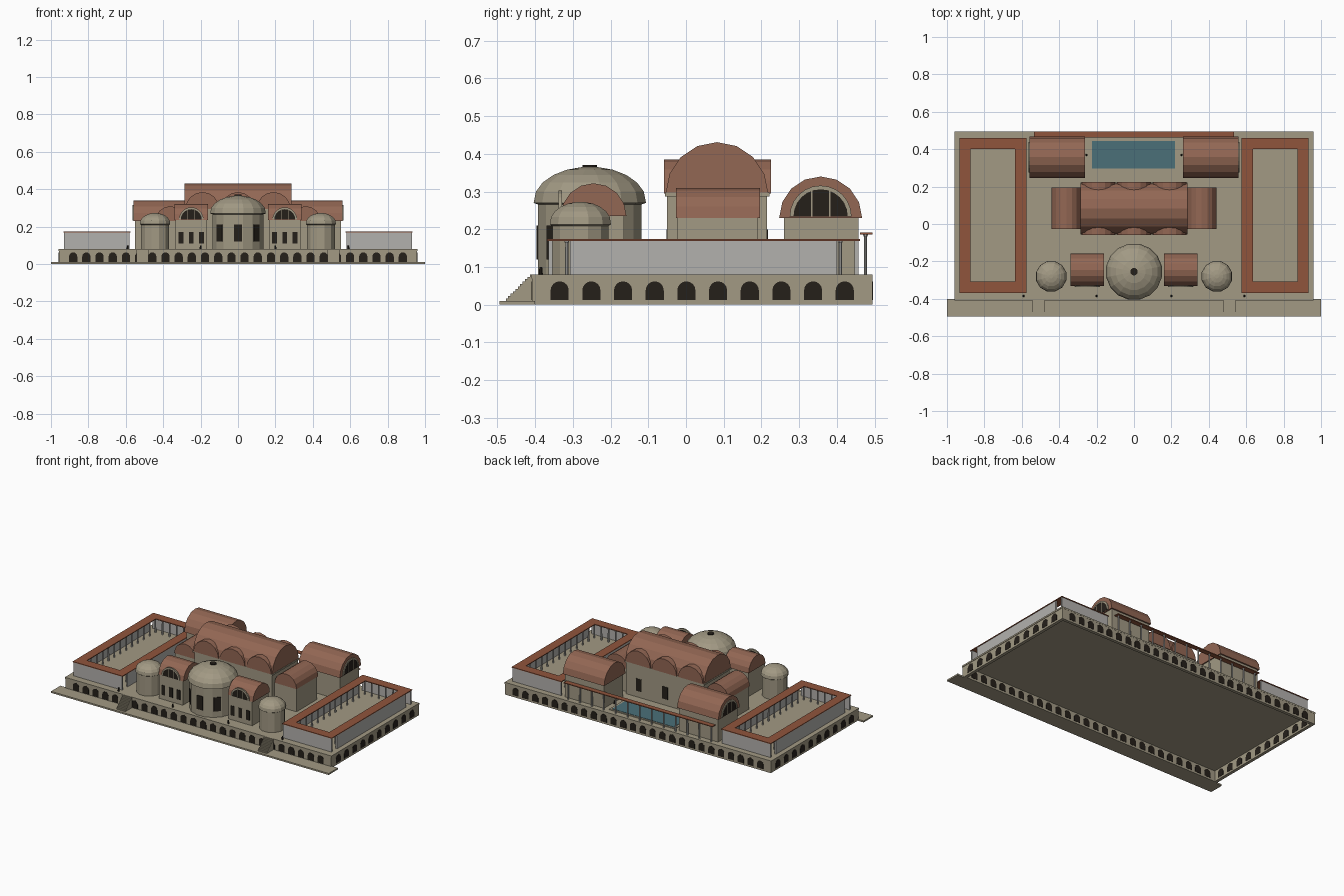
import bpy, bmesh
from math import pi, cos, sin, radians
from mathutils import Matrix

if "Cube" in bpy.data.objects:
    bpy.data.objects.remove(bpy.data.objects["Cube"])


def mat(name, r, g, b):
    m = bpy.data.materials.new(name)
    m.diffuse_color = (r, g, b, 1)
    m.use_nodes = True
    m.node_tree.nodes["Principled BSDF"].inputs["Base Color"].default_value = m.diffuse_color
    return m


STONE = mat("stone", .36, .32, .23)
TILE = mat("tile", .28, .09, .045)
VAULT = mat("vault_tile", .29, .135, .088)
DARK = mat("dark_opening", .018, .014, .01)
MARBLE = mat("marble", .45, .44, .42)
WATER = mat("water", .07, .16, .19)


def finish(bm, name, material):
    bmesh.ops.recalc_face_normals(bm, faces=bm.faces)
    me = bpy.data.meshes.new(name)
    bm.to_mesh(me)
    bm.free()
    me.materials.append(material)
    ob = bpy.data.objects.new(name, me)
    bpy.context.collection.objects.link(ob)
    return ob


def prism(name, pts, axis, a, b, material):
    """Extrude a (horizontal, z) profile along x or y from a to b."""
    bm = bmesh.new()
    def put(p, t):
        return bm.verts.new((t, p[0], p[1]) if axis == 'x' else (p[0], t, p[1]))
    lo, hi = [put(p, a) for p in pts], [put(p, b) for p in pts]
    bm.faces.new(lo)
    bm.faces.new(hi)
    n = len(pts)
    for i in range(n):
        bm.faces.new((lo[i], lo[(i + 1) % n], hi[(i + 1) % n], hi[i]))
    return finish(bm, name, material)


def box(name, x0, x1, y0, y1, z0, z1, material):
    x0, x1 = min(x0, x1), max(x0, x1)
    return prism(name, [(x0, z0), (x1, z0), (x1, z1), (x0, z1)], 'y', y0, y1, material)


def arc(c, z, r, n=8):
    return [(c + r * cos(pi * i / n), z + r * sin(pi * i / n)) for i in range(n + 1)]


def arch(c, half, z0, spring, n=8):
    return [(c - half, z0), (c + half, z0)] + arc(c, spring, half, n)


def lathe(name, cx, cy, profile, sides, material):
    """Turned faceted solid from (radius, z) points, capped at both ends."""
    bm = bmesh.new()
    rings = [[bm.verts.new((cx + r * cos(2 * pi * (k + .5) / sides),
                            cy + r * sin(2 * pi * (k + .5) / sides), z))
              for k in range(sides)] for r, z in profile]
    for p, q in zip(rings, rings[1:]):
        for k in range(sides):
            j = (k + 1) % sides
            bm.faces.new((p[k], p[j], q[j], q[k]))
    bm.faces.new(rings[0])
    bm.faces.new(rings[-1])
    return finish(bm, name, material)


def column(x, y, z0, z1, r=.005):
    lathe("column", x, y, [(r, z0), (r * .9, z1 - .006), (r * 1.3, z1 - .003), (r * 1.3, z1)],
          8, MARBLE)


def lunette(axis, c, z, r, face, out):
    """Half-round window with frame and two mullions on an end wall."""
    prism("lunette_frame", arc(c, z, r + .01, 12) + arc(c, z, r, 12)[::-1],
          axis, face - out * .004, face + out * .005, STONE)
    prism("lunette_glass", arc(c, z, r, 12), axis, face - out * .002, face + out * .002, DARK)
    for d in (-r / 3, r / 3):
        h = (r * r - d * d) ** .5
        prism("mullion", [(c + d - .002, z), (c + d + .002, z), (c + d + .002, z + h),
                          (c + d - .002, z + h)], axis, face, face + out * .003, STONE)


T = .08  # terrace height

# Pavement and hollow arcaded podium
W = .02
box("pavement", -1, 1, -.495, -.40, 0, .01, STONE)
box("terrace", -.96, .96, -.41, .495, T - .01, T, STONE)
for y0 in (-.408, .494 - W):
    box("podium_wall", -.957, .957, y0, y0 + W, 0, T - .01, STONE)
    for i in range(26):
        x = (i - 12.5) * .0705
        prism("podium_arch", arch(x, .022, .012, .04), 'y', y0 - .0015, y0 + W + .0015, DARK)
for x0 in (-.957, .957 - W):
    box("podium_side_wall", x0, x0 + W, -.408 + W, .494 - W, 0, T - .01, STONE)
    for i in range(10):
        y = .043 + (i - 4.5) * .084
        prism("podium_arch", arch(y, .024, .012, .038), 'x', x0 - .0015, x0 + W + .0015, DARK)

# Stepped stairs
for s in (-1, 1):
    n = 11
    pts = [(-.40, .005)]
    for i in range(n):
        y, z = -.478 + i * .0064, .01 + i * .0064
        pts += [(y, .005 if i == 0 else z), (y, z + .0064)]
    pts.append((-.40, .01 + n * .0064))
    prism("stairs", pts, 'x', s * .51 - .032, s * .51 + .032, STONE)

# Side courts
for s in (-1, 1):
    x0, x1, y0, y1, w = .575, .933, -.368, .461, .06
    z = .169
    box("court_roof", s * x0, s * x1, y0, y0 + w, z, z + .005, TILE)
    box("court_roof", s * x0, s * x1, y1 - w, y1, z, z + .005, TILE)
    for a in (x0, x1 - w):
        box("court_roof", s * a, s * (a + w), y0 + w, y1 - w, z, z + .005, TILE)
    for a in (x0 + .004, x1 - .014):
        box("court_side_wall", s * a, s * (a + .01), y0 + w, y1 - w, T, z, MARBLE)
    for y in (y0 + .004, y1 - .014):
        box("court_end_wall", s * (x0 + .004), s * (x1 - .004), y, y + .01, T, z, MARBLE)
    xi, xo, yi, yo = x0 + w - .008, x1 - w + .008, y0 + w - .008, y1 - w + .008
    for i in range(13):
        for x in (xi, xo):
            column(s * x, yi + (yo - yi) * i / 12, T, z)
    for i in range(1, 5):
        for y in (yi, yo):
            column(s * (xi + (xo - xi) * i / 5), y, T, z)

# Central cross-vaulted hall
box("hall_body", -.28, .28, -.05, .215, T, .295, STONE)
box("hall_cornice", -.287, .287, -.056, .221, .287, .297, STONE)
prism("hall_vault", arc(.082, .295, .136), 'x', -.285, .285, VAULT)
for x in (-.19, 0, .19):
    prism("cross_vault", arc(x, .295, .09), 'y', -.058, .225, VAULT)
    for y in (-.05, .215):
        box("hall_window", x - .02, x + .02, y - .002, y + .002, .12, .2, DARK)
for s in (-1, 1):
    box("hall_wing", s * .28, s * .437, -.022, .19, T, .23, STONE)
    prism("wing_vault", arc(s * .362, .23, .079), 'y', -.027, .196, VAULT)

# Rear corner halls
for s in (-1, 1):
    box("rear_hall", s * .27, s * .552, .26, .458, T, .232, STONE)
    prism("rear_vault", arc(.357, .23, .11), 'x', s * .263, s * .56, VAULT)
    lunette('x', .357, .234, .072, s * .56, s)

# Front halls with lunettes and windows
for s in (-1, 1):
    c = s * .25
    box("front_hall", c - .085, c + .085, -.332, -.165, T, .236, STONE)
    prism("front_vault", arc(-.245, .235, .087), 'x', c - .09, c + .09, VAULT)
    lunette('y', c, .237, .056, -.333, -1)
    for d in (-.055, 0, .055):
        box("front_window", c + d - .013, c + d + .013, -.335, -.33, .11, .172, DARK)

# Domed rotundas
def rotunda(name, cx, cy, r, spring, h, sides):
    lathe(name + "_drum", cx, cy, [(r * .92, T), (r * .92, spring)], sides, STONE)
    prof = [(r * .92, spring - .008), (r, spring - .004)]
    prof += [(r * cos(a), spring + h * sin(a)) for a in [radians(16.5 * i) for i in range(1, 6)]]
    lathe(name + "_dome", cx, cy, prof, sides, STONE)


rotunda("great", 0, -.255, .152, .274, .092, 16)
lathe("oculus", 0, -.255, [(.02, .355), (.02, .371)], 12, DARK)
for deg in (-45, 0, 45):
    win = box("drum_window", -.021, .021, -.141, -.125, .12, .21, DARK)
    win.data.transform(Matrix.Translation((0, -.255, 0)) @ Matrix.Rotation(radians(deg), 4, 'Z'))
for s in (-1, 1):
    rotunda("small", s * .443, -.28, .084, .217, .056, 12)

# Pool, its rim and the rear portico
box("pool_rim", -.24, .235, .285, .456, T, .084, STONE)
box("pool_water", -.225, .22, .297, .445, T, .086, WATER)
box("portico_roof", -.535, .535, .462, .494, .186, .191, TILE)
for i in range(13):
    column(-.516 + i * .086, .476, T, .186)

# Terrace posts
for x, y in ((-.59, -.385), (-.2, -.385), (.2, -.385), (.59, -.385), (-.255, .37), (.255, .37)):
    lathe("terrace_post", x, y, [(.006, T), (.004, .1)], 8, DARK)
